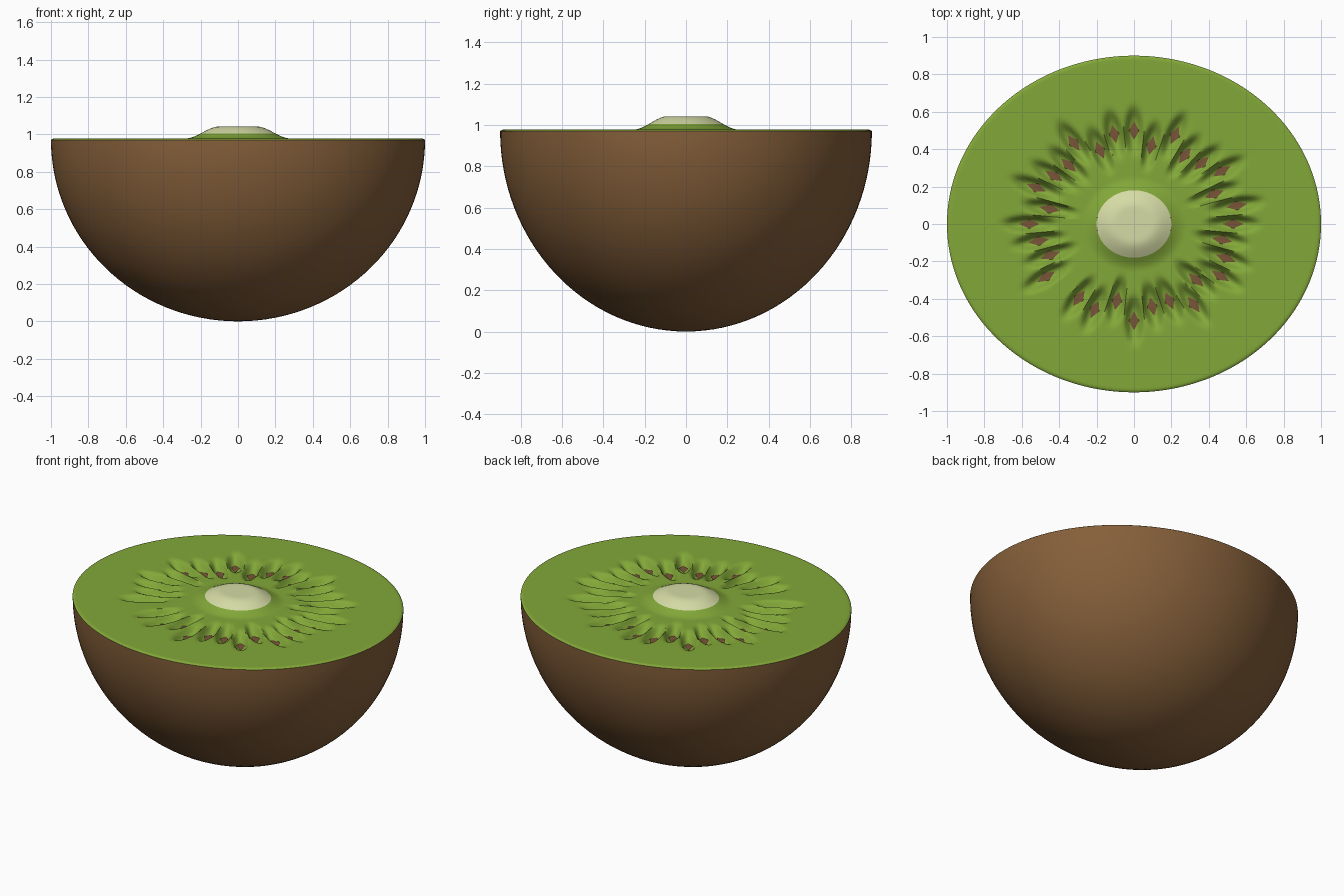
import bpy, bmesh, math

if "Cube" in bpy.data.objects:
    bpy.data.objects.remove(bpy.data.objects["Cube"])

SEGMENTS = 256
DEPTH_RATIO = 0.9      # the fruit is slightly oval
RIM = 0.97             # height of the cut
TOP = 0.978            # height of the flat flesh
PIT = 0.05             # depth of the seed hollows

# Distance of each seed from the centre, clockwise from the back (0 = no seed)
SEEDS = [.555, .475, .57, .49, .51, .565, .465, .56,
         .53, .48, .53, .555, .47, .575, .495, .50,
         .575, .465, .55, .53, 0, .565, .485, .52,
         .56, .46, .565, .515, .495, .58, .475, .545]
STEP = math.tau / len(SEEDS)


def material(name, color):
    m = bpy.data.materials.new(name)
    m.use_nodes = True
    m.diffuse_color = (*color, 1)
    bsdf = m.node_tree.nodes["Principled BSDF"]
    bsdf.inputs["Base Color"].default_value = (*color, 1)
    bsdf.inputs["Roughness"].default_value = 0.7
    return m


brown = material("skin brown", (.235, .115, .042))
green = material("flesh green", (.225, .39, .04))
cream = material("core cream", (.67, .71, .38))
seed_brown = material("seed brown", (.19, .09, .04))


def point(r, a, z):
    return (r * math.sin(a), DEPTH_RATIO * r * math.cos(a), z)


def height(r, a):
    """Cut surface: raised core, flat flesh, radial hollows around seeds."""
    t = min(max((r - .1) / .18, 0), 1)
    z = TOP + .064 * (1 - t * t * (3 - 2 * t))
    i = round(a / STEP)
    seed_r = SEEDS[i % len(SEEDS)]
    if seed_r:
        u = (r - seed_r) / .12
        v = (a - i * STEP) * r / .04
        z -= PIT * math.exp(-(u * u + v * v) ** 2)
    if r > .98:
        z -= (TOP - RIM) * ((r - .98) / .02) ** 2
    return z


def finish(name, bm, mat, angle=60):
    bmesh.ops.recalc_face_normals(bm, faces=bm.faces)
    mesh = bpy.data.meshes.new(name)
    bm.to_mesh(mesh)
    bm.free()
    mesh.materials.append(mat)
    obj = bpy.data.objects.new(name, mesh)
    bpy.context.collection.objects.link(obj)
    bpy.ops.object.select_all(action='DESELECT')
    obj.select_set(True)
    bpy.context.view_layer.objects.active = obj
    bpy.ops.object.shade_smooth_by_angle(angle=math.radians(angle))
    return obj


def rings(name, radii, z_of, segments, mat, pole=False):
    """Skin a surface through oval rings; a pole closes the first ring."""
    bm = bmesh.new()
    loops = []
    for r in radii:
        angles = [math.tau * k / segments for k in range(segments)]
        loops.append([bm.verts.new(point(r, a, z_of(r, a))) for a in angles])
    for inner, outer in zip(loops, loops[1:]):
        for k in range(segments):
            n = (k + 1) % segments
            bm.faces.new((inner[k], outer[k], outer[n], inner[n]))
    if pole:
        tip = bm.verts.new((0, 0, z_of(0, 0)))
        for k in range(segments):
            bm.faces.new((tip, loops[0][k], loops[0][(k + 1) % segments]))
    obj = finish(name, bm, mat)
    # Point open surfaces the right way: up for the cut, down for the skin
    up = mat is not brown
    if (obj.data.polygons[0].normal.z > 0) != up:
        obj.data.flip_normals()
    return obj


# Skin: half an oval bowl
rings("skin", [math.sin(math.pi / 2 * i / 32) for i in range(1, 33)],
      lambda r, a: RIM * (1 - math.sqrt(max(0, 1 - r * r))), 128, brown, True)

# Flesh: cut face with hollows, rounded at the rim
flesh_radii = [.2 + .0125 * i for i in range(63)] + [.985, .99, .995, 1]
rings("flesh", flesh_radii, height, SEGMENTS, green)

# Core: pale dome in the middle
rings("core", [.02 * i for i in range(1, 11)], height, 128, cream, True)

# Seeds: thin diamonds lying in the hollows
bm = bmesh.new()
for i, r in enumerate(SEEDS):
    if r:
        a, side = i * STEP, .027 / r
        corners = [(r + .056, a), (r, a + side), (r - .056, a), (r, a - side)]
        verts = [bm.verts.new(point(cr, ca, height(cr, ca) + .003))
                 for cr, ca in corners]
        centre = bm.verts.new(point(r, a, height(r, a) + .009))
        for k in range(4):
            bm.faces.new((centre, verts[(k + 1) % 4], verts[k]))
seeds = finish("seeds", bm, seed_brown, 30)
for poly in seeds.data.polygons:
    if poly.normal.z < 0:
        poly.flip()
